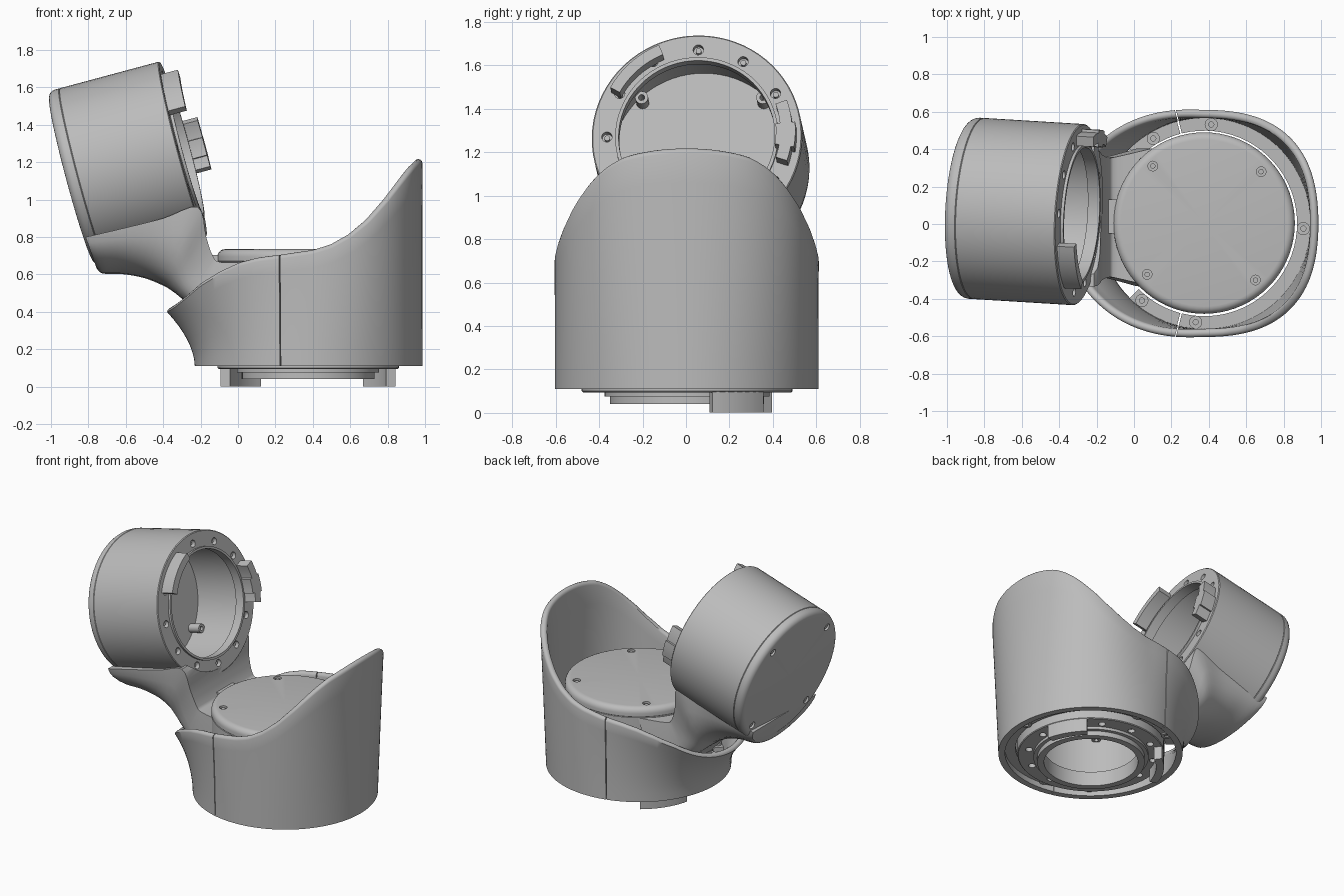
import bpy, bmesh, math
from math import radians, cos, sin, pi
from mathutils import Matrix, Vector

if "Cube" in bpy.data.objects:
    bpy.data.objects.remove(bpy.data.objects["Cube"])

grey = bpy.data.materials.new("grey_plastic")
grey.use_nodes = True
grey.diffuse_color = (0.5, 0.5, 0.5, 1)
grey.node_tree.nodes["Principled BSDF"].inputs["Base Color"].default_value = (0.5, 0.5, 0.5, 1)

CENTRE = Vector((0.376, 0.003, 0))
BASE = Matrix.Translation((0.375, 0.005, 0.095))
HEAD = (Matrix.Translation((-0.294, 0.05, 1.27))
        @ Matrix.Rotation(radians(-3.5), 4, 'Z') @ Matrix.Rotation(radians(-105), 4, 'Y'))


def finish(name, bm, matrix=Matrix()):
    bmesh.ops.remove_doubles(bm, verts=bm.verts, dist=1e-5)
    bmesh.ops.recalc_face_normals(bm, faces=bm.faces)
    bm.transform(matrix)
    me = bpy.data.meshes.new(name)
    bm.to_mesh(me)
    bm.free()
    me.materials.append(grey)
    ob = bpy.data.objects.new(name, me)
    bpy.context.scene.collection.objects.link(ob)
    return ob


def bridge(bm, rings, closed):
    """Join a row of equal vertex rings, capping the ends when open."""
    pairs = list(zip(rings, rings[1:])) + ([(rings[-1], rings[0])] if closed else [])
    for p, q in pairs:
        for j in range(len(p)):
            k = (j + 1) % len(p)
            bm.faces.new((p[j], p[k], q[k], q[j]))
    if not closed:
        bm.faces.new(rings[0])
        bm.faces.new(rings[-1])


def sweep(name, section, a0=0, a1=360, n=72, matrix=Matrix(), bm=None):
    """Sweep a closed (radius, height) section about the local z axis."""
    own = bm is None
    bm = bm or bmesh.new()
    full = a1 - a0 >= 360
    rings = []
    for i in range(n if full else n + 1):
        a = radians(a0 + (a1 - a0) * i / n)
        pts = section(a) if callable(section) else section
        rings.append([bm.verts.new(matrix @ Vector((r * cos(a), r * sin(a), z)))
                      for r, z in pts])
    bridge(bm, rings, full)
    return finish(name, bm) if own else None


def block(r0, r1, z0, z1):
    return [(r0, z0), (r1, z0), (r1, z1), (r0, z1)]


def spots(name, matrix, angles, radius, rod, z0, z1, hole=0):
    """Short round rods or tubes set on a circle."""
    bm = bmesh.new()
    for a in angles:
        at = Matrix.Translation((radius * cos(radians(a)), radius * sin(radians(a)), 0))
        sweep("", block(hole, rod, z0, z1), n=16, matrix=matrix @ at, bm=bm)
    return finish(name, bm)


def cut(ob, cutter):
    mod = ob.modifiers.new("cut", 'BOOLEAN')
    mod.object = cutter
    mod.operation = 'DIFFERENCE'
    mod.solver = 'EXACT'
    bpy.context.view_layer.objects.active = ob
    bpy.ops.object.modifier_apply(modifier=mod.name)
    bpy.data.objects.remove(cutter)


# Two matching motor housings, each with a screwed cap and a bolted flange
SCREWS = [42 + 90 * k for k in range(4)]
BOLTS = [30 * k for k in range(12)]
for label, m, end in (("base", BASE, 0.64), ("head", HEAD, 0.62)):
    seam = end - 0.066
    wall = [(0.372, 0), (0.48, 0), (0.485, 0.005), (0.485, seam - 0.003), (0.482, seam),
            (0.42, seam), (0.42, 0.05), (0.372, 0.05)]
    barrel = sweep(label + "_housing", wall, matrix=m)
    cut(barrel, spots("holes", m, BOLTS, 0.415, 0.024, -0.05, 0.04))
    spots(label + "_flange_bolts", m, BOLTS, 0.415, 0.013, 0.02, 0.045)
    edge = [(0.445 + 0.04 * sin(t * pi / 10), end - 0.04 + 0.04 * cos(t * pi / 10))
            for t in range(6)]
    cap = sweep(label + "_cap", [(0, end)] + edge + [(0.485, seam + 0.003), (0.482, seam),
                                                     (0.419, seam), (0.419, 0.43), (0, 0.43)],
                matrix=m)
    cut(cap, spots("holes", m, SCREWS, 0.41, 0.026, end - 0.025, end + 0.05))
    spots(label + "_cap_screws", m, SCREWS, 0.41, 0.014, end - 0.03, end - 0.008)
    spots(label + "_screw_posts", m, [a + 3 for a in SCREWS], 0.395, 0.03, 0.34, 0.44, 0.014)

# Locking tabs on the flanges
for name, m, a0, a1, r0, r1 in (("base_tab_left", BASE, 14, 47, 0.43, 0.482),
                                ("base_tab_right", BASE, 126, 166, 0.43, 0.482),
                                ("head_tab_front", HEAD, -62, -23, 0.4, 0.45),
                                ("head_tab_back", HEAD, 70, 108, 0.39, 0.445)):
    sweep(name, block(r0, r1, -0.094, 0.01), a0, a1, 12, m)
sweep("head_tab_key", block(0.37, 0.46, -0.094, 0.01), 84, 99, 4, HEAD)

# Bearing rings
sweep("base_bearing_ring", [(0.31, -0.055), (0.355, -0.055), (0.355, -0.02), (0.38, -0.02),
                            (0.38, 0.05), (0.31, 0.05)], matrix=BASE)
sweep("head_bearing_ring", block(0.36, 0.376, -0.016, 0.05), matrix=HEAD)

# Neck joining the housings: top x, z, bottom x, z, half width, squareness
stations = [Vector(s) for s in (
    (-0.815, 0.80, -0.757, 0.635, 0.36, 2), (-0.77, 0.81, -0.725, 0.605, 0.36, 2),
    (-0.60, 0.85, -0.62, 0.602, 0.36, 2.2), (-0.40, 0.90, -0.50, 0.58, 0.36, 2.6),
    (-0.215, 0.96, -0.40, 0.54, 0.37, 3.2), (-0.17, 0.80, -0.35, 0.51, 0.335, 4),
    (-0.135, 0.70, -0.30, 0.47, 0.32, 5), (-0.09, 0.665, -0.20, 0.38, 0.325, 6),
    (0.10, 0.665, -0.05, 0.22, 0.37, 6))]
bm = bmesh.new()
loops = []
for i in range(len(stations) - 1):
    a, b, c, d = (stations[min(max(i + k, 0), len(stations) - 1)] for k in (-1, 0, 1, 2))
    for t in (0, 0.25, 0.5, 0.75) + ((1,) if d == c else ()):
        s = b + (c - a) * (t / 2) + (2 * a - 5 * b + 4 * c - d) * (t * t / 2) \
            + (3 * b - a - 3 * c + d) * (t ** 3 / 2)
        tx, tz, bx, bz, w, e = s
        ring = []
        for k in range(17):
            cs, sn = cos(pi * k / 16), abs(sin(pi * k / 16))
            y = math.copysign(abs(cs) ** (2 / e), cs) * w
            f = sn ** (2 / e) if 0 < k < 16 else 0
            ring.append(bm.verts.new((tx + (bx - tx) * f, y + 0.035, tz + (bz - tz) * f)))
        loops.append(ring)
bridge(bm, loops, False)
bmesh.ops.triangulate(bm, faces=bm.faces)
neck = finish("neck", bm)
for m in (BASE, HEAD):
    cut(neck, sweep("bore", block(0, 0.45, -0.4, 0.6), matrix=m))

# Cable latch beside the base cap
bm = bmesh.new()
bmesh.ops.create_cube(bm, size=1)
finish("cable_latch", bm, Matrix.Translation((-0.115, 0.04, 0.67))
       @ Matrix.Diagonal((0.06, 0.18, 0.07, 1)))

# Guard shell: rim height follows x, the right side flares outward
RIM = [(-0.38, 0.42), (-0.34, 0.445), (-0.3, 0.475), (-0.2, 0.56), (-0.1, 0.62), (0, 0.665),
       (0.1, 0.69), (0.22, 0.705), (0.4, 0.73), (0.5, 0.76), (0.6, 0.815), (0.7, 0.895),
       (0.8, 1.005), (0.9, 1.13), (0.94, 1.177), (0.97, 1.202), (0.986, 1.217)]


def rim_height(x):
    for (x0, z0), (x1, z1) in zip(RIM, RIM[1:]):
        if x <= x1:
            return z0 + (z1 - z0) * max(0, (x - x0) / (x1 - x0))
    return RIM[-1][1]


def guard_section(a):
    c = cos(a)

    def radius(t):
        if c < 0:
            return 0.607 + 0.148 * (-c) ** 1.5 * t ** 1.8
        return 0.607 + 0.003 * c + 0.04 * sin(2 * a) ** 2 * t
    top = rim_height(CENTRE.x + radius(1) * c)
    th = 0.022
    outer = [(radius(t / 8), 0.11 + (top - th - 0.11) * t / 8) for t in range(9)]
    r = radius(1) - th
    lip = [(r + th * cos(k * pi / 6), top - th + th * sin(k * pi / 6)) for k in range(1, 6)]
    inner = [(x - 2 * th, z) for x, z in reversed(outer)]
    return outer + lip + inner


SEAM = 104.3
place = Matrix.Translation(CENTRE)
sweep("guard_left", guard_section, -SEAM + 0.25, SEAM - 0.25, 96, place)
sweep("guard_right", guard_section, SEAM + 0.25, 360 - SEAM - 0.25, 64, place)

# Mounting ledges inside the guard
for name, a0, a1 in (("ledge_left", -104, 104), ("ledge_back", 105, 135),
                     ("ledge_front", 225, 255)):
    sweep(name, block(0.496, 0.58, 0.15, 0.18), a0, a1, 40, place)
spots("mounting_ears", place, (-3, 86, 121, 231, 265), 0.53, 0.035, 0.14, 0.2, 0.014)

# Smooth shading with crisp edges
for ob in bpy.context.scene.objects:
    ob.select_set(ob.type == 'MESH')
bpy.context.view_layer.objects.active = neck
bpy.ops.object.shade_smooth_by_angle(angle=radians(35))
